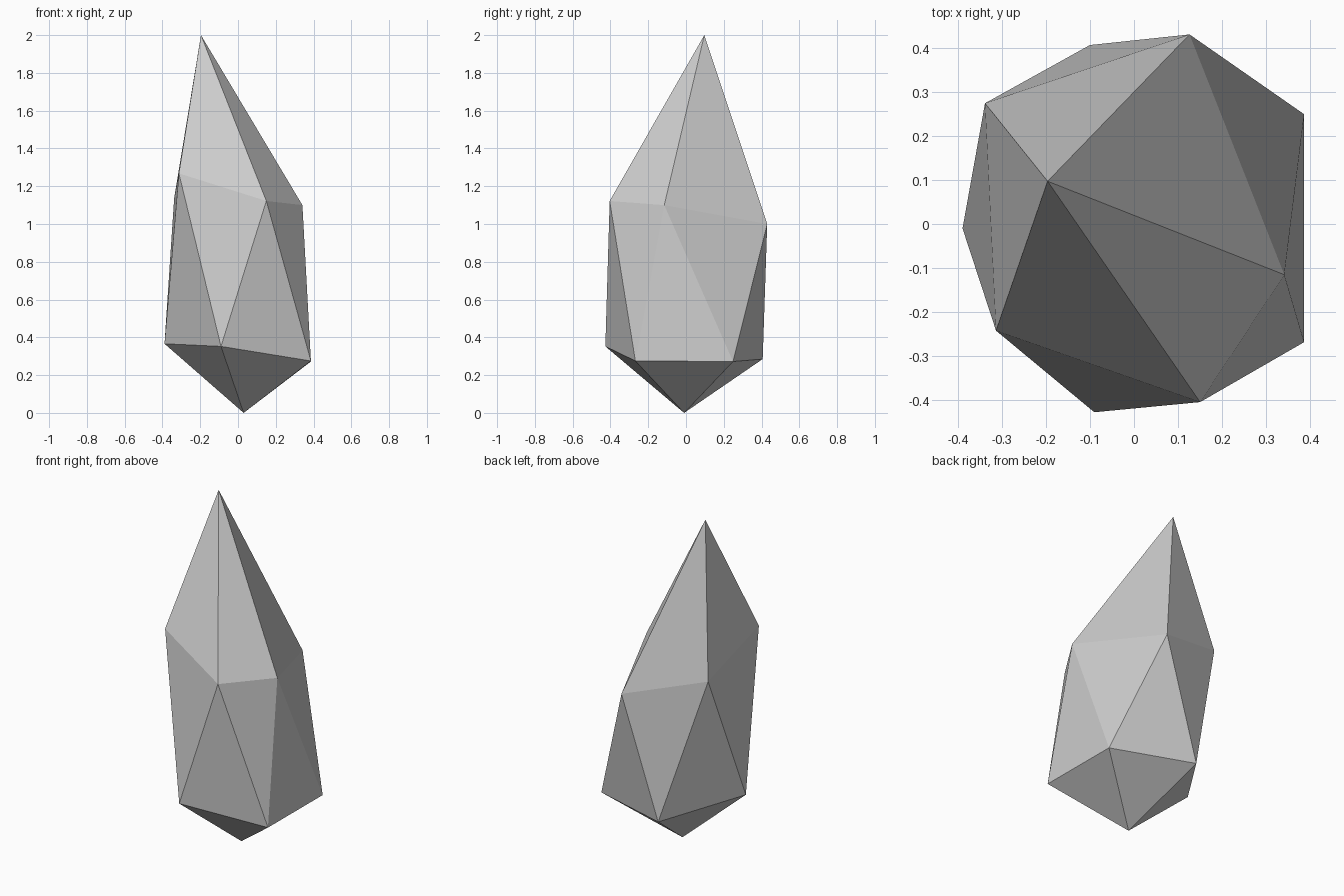
import bpy
import bmesh

if "Cube" in bpy.data.objects:
    bpy.data.objects.remove(bpy.data.objects["Cube"])

# Crystal cross-sections: five-sided rings, staggered, listed counter-clockwise
LOWER = [(-0.09, -0.427, 0.352), (0.386, -0.268, 0.275), (0.386, 0.249, 0.272),
         (-0.10, 0.406, 0.285), (-0.389, -0.01, 0.366)]
UPPER = [(-0.313, -0.242, 1.268), (0.15, -0.404, 1.122), (0.341, -0.115, 1.10),
         (0.126, 0.43, 1.0), (-0.338, 0.274, 1.137)]

bm = bmesh.new()
bottom = bm.verts.new((0.03, -0.01, 0.0))
tip = bm.verts.new((-0.196, 0.097, 2.0))
low = [bm.verts.new(p) for p in LOWER]
up = [bm.verts.new(p) for p in UPPER]

# Pointed base, zigzag belt and tapering tip
for i in range(5):
    j = (i + 1) % 5
    bm.faces.new((bottom, low[j], low[i]))
    bm.faces.new((low[i], up[j], up[i]))
    bm.faces.new((low[i], low[j], up[j]))
    bm.faces.new((up[i], up[j], tip))
bmesh.ops.recalc_face_normals(bm, faces=bm.faces)

mesh = bpy.data.meshes.new("crystal")
bm.to_mesh(mesh)
bm.free()
bpy.context.collection.objects.link(bpy.data.objects.new("crystal", mesh))
